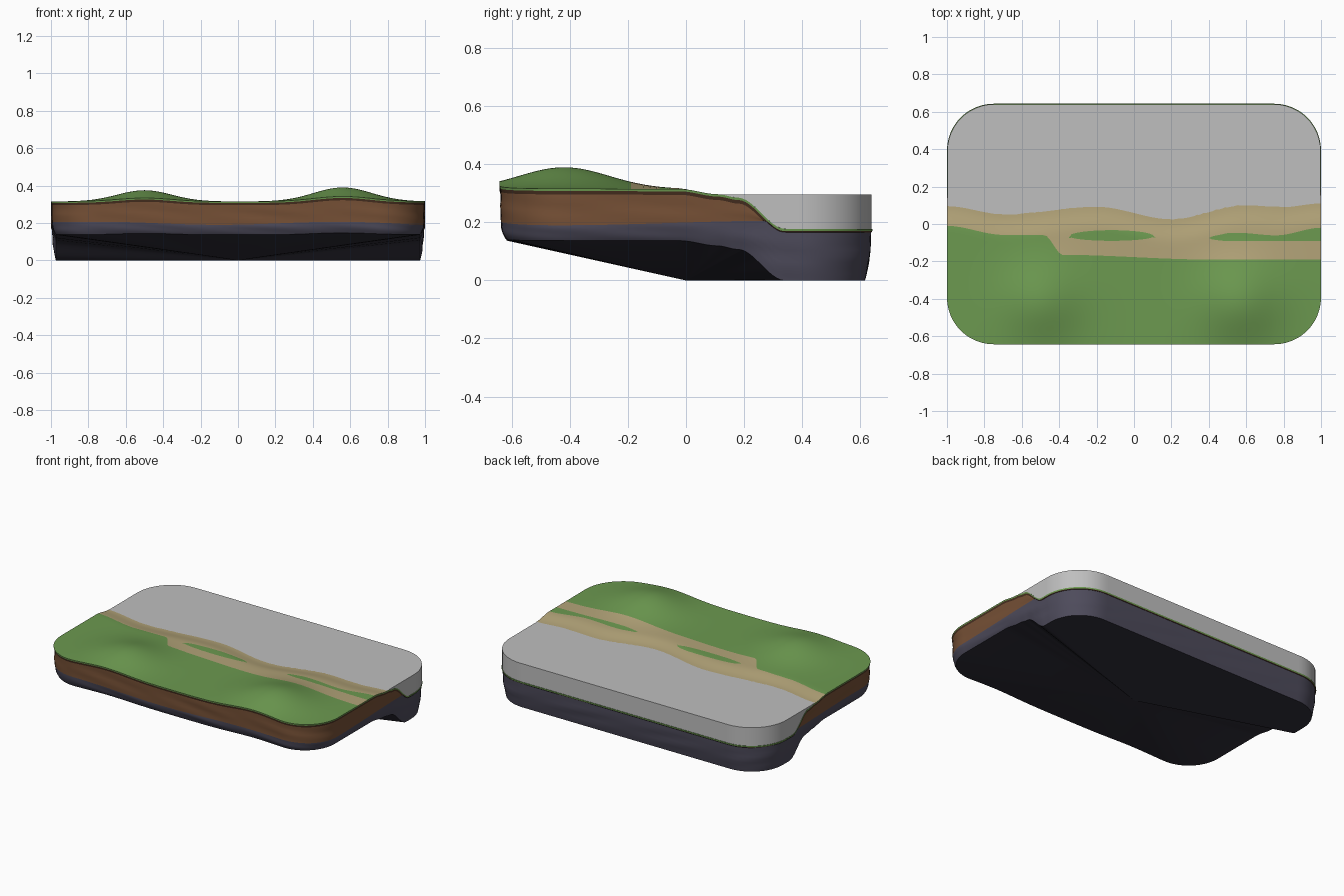
import bpy, bmesh, math
from mathutils import Vector

if "Cube" in bpy.data.objects:
    bpy.data.objects.remove(bpy.data.objects["Cube"])

HALF_X, HALF_Y, RADIUS, WATER_Z = 1.0, 0.643, 0.25, 0.297


def material(name, rgb):
    m = bpy.data.materials.new(name)
    m.use_nodes = True
    m.diffuse_color = (*rgb, 1)
    m.node_tree.nodes["Principled BSDF"].inputs["Base Color"].default_value = (*rgb, 1)
    return m


GRASS = material("grass green", (0.15, 0.32, 0.08))
SAND = material("sand", (0.45, 0.37, 0.19))
TOPSOIL = material("dark topsoil", (0.07, 0.032, 0.016))
SOIL = material("brown soil", (0.18, 0.08, 0.036))
ROCK = material("slate rock", (0.075, 0.07, 0.105))
BASE = material("dark bedrock", (0.03, 0.028, 0.042))
WATER = material("pale grey water", (0.52, 0.52, 0.52))


def curve(knots, x):
    """Smooth interpolation through (x, value) knots."""
    if x <= knots[0][0]:
        return knots[0][1]
    for (x0, v0), (x1, v1) in zip(knots, knots[1:]):
        if x <= x1:
            t = (x - x0) / (x1 - x0)
            return v0 + (v1 - v0) * t * t * (3 - 2 * t)
    return knots[-1][1]


# Shoreline, front edge of the beach, and the shore slope measured from the shoreline
SHORE = [(-1, .095), (-.69, .05), (-.2, .092), (.2, .025), (.6, .1), (.8, .09), (1, .11)]
BEACH = [(-1, -.01), (-.7, -.058), (-.48, -.06), (-.38, -.165), (.4, -.19), (1, -.19)]
SLOPE = [(-.13, .315), (0, WATER_Z), (.07, .285)]
DROP = [(.07, .285), (.23, .178)]


def hills(x, y):
    def bump(cx, cy, amp, s):
        return amp * math.exp(-((x - cx) ** 2 + (y - cy) ** 2) / (2 * s * s))
    return bump(.56, -.42, .075, .155) + bump(-.5, -.42, .06, .145)


def ground(x, y):
    u = y - curve(SHORE, x)
    z = curve(SLOPE, u) if u < .07 else curve(DROP, u)
    return z + (hills(x, y) if u < 0 else 0)


def half_depth(x):
    d = max(0, abs(x) - (HALF_X - RADIUS))
    return HALF_Y - RADIUS + math.sqrt(max(0, RADIUS ** 2 - d * d))


def grass_patch(x):
    """Lower and upper edge of the grass lenses on the beach."""
    low = high = max(-.075, curve(BEACH, x) + .02)
    t = (x + .12) / .225
    if abs(t) < 1:
        w = math.sqrt(1 - t * t)
        low, high = -.065 - .025 * w, -.065 + .032 * w
    elif x > .4:
        w = min(1, math.sqrt((x - .4) / .1))
        low = -.075 - .017 * w
        high = -.075 + w * curve([(.4, .02), (.55, .028), (.76, .014), (1, .055)], x)
    return low, high


# Columns are packed into the rounded corners
corner = [HALF_X - RADIUS + RADIUS * math.sin(k / 12 * math.pi / 2) for k in range(1, 13)]
side = HALF_X - RADIUS
XS = [-c for c in reversed(corner)] + [-side + 2 * side * k / 90 for k in range(91)] + corner


def rows(x, breaks, counts):
    ys = [breaks[0]]
    for a, b, n in zip(breaks, breaks[1:], counts):
        ys += [a + (b - a) * k / n for k in range(1, n + 1)]
    return ys


def make_object(name, verts, faces, mats, face_mats=None, angle=35):
    mesh = bpy.data.meshes.new(name)
    mesh.from_pydata(verts, [], faces)
    for m in mats:
        mesh.materials.append(m)
    if face_mats:
        mesh.polygons.foreach_set("material_index", face_mats)
    bm = bmesh.new()
    bm.from_mesh(mesh)
    bmesh.ops.remove_doubles(bm, verts=bm.verts, dist=1e-5)
    bm.to_mesh(mesh)
    bm.free()
    obj = bpy.data.objects.new(name, mesh)
    bpy.context.collection.objects.link(obj)
    bpy.ops.object.select_all(action="DESELECT")
    obj.select_set(True)
    bpy.context.view_layer.objects.active = obj
    bpy.ops.object.shade_smooth_by_angle(angle=math.radians(angle))
    return obj


def grid(columns):
    """Vertices, faces and the row index of each face for a list of columns."""
    n = len(columns[0])
    faces = [(i * n + j, (i + 1) * n + j, (i + 1) * n + j + 1, i * n + j + 1)
             for i in range(len(columns) - 1) for j in range(n - 1)]
    return [p for c in columns for p in c], faces, [f[0] % n for f in faces]


def rim(columns):
    """Counter-clockwise border of a grid."""
    return ([c[0] for c in columns] + columns[-1][1:]
            + [c[-1] for c in reversed(columns[:-1])] + columns[0][-2:0:-1])


def wall(name, rings, mat):
    n = len(rings[0])
    faces = [(r * n + k, (r + 1) * n + k, (r + 1) * n + (k + 1) % n, r * n + (k + 1) % n)
             for r in range(len(rings) - 1) for k in range(n)]
    return make_object(name, [p for ring in rings for p in ring], faces, [mat])


# Ground surface: grass, beach and grass patches follow the grid rows
COUNTS = (26, 4, 4, 6, 8, 16, 8)
columns = []
for x in XS:
    shore, beach, (low, high) = curve(SHORE, x), curve(BEACH, x), grass_patch(x)
    breaks = (-half_depth(x), beach, low, high, shore, shore + .06, shore + .25, half_depth(x))
    columns.append([Vector((x, y, ground(x, y))) for y in rows(x, breaks, COUNTS)])
verts, faces, row = grid(columns)
edges = [sum(COUNTS[:k]) for k in range(8)]
sandy = [int(edges[1] <= j < edges[2] or edges[3] <= j < edges[5]) for j in row]
make_object("ground_surface", verts, faces, [GRASS, SAND], sandy)


# Layered side walls hang from the ground border
def inward(p, inset, z):
    core = Vector((max(-side, min(side, p.x)),
                   max(RADIUS - HALF_Y, min(HALF_Y - RADIUS, p.y)), 0))
    out = (Vector((p.x, p.y, 0)) - core).normalized()
    return Vector((p.x - out.x * inset, p.y - out.y * inset, z))


def ripple(p, z):
    return .0025 * math.sin(9 * p.x + 6 * p.y + 70 * z) * math.sin(5 * p.x - 8 * p.y + 2)


border = rim(columns)
lip = [inward(p, .001, p.z - .008) for p in border]
seam = [min(p.z - .012, .198 + .008 * math.sin(5 * p.x + 4 * p.y + 1.5)) for p in border]
under = [inward(p, .004, max(p.z - .02, s)) for p, s in zip(border, seam)]
foot = [max(0, p.z - .178 - .6 * hills(p.x, p.y)) for p in border]


def band(tops, bottoms, steps, inset):
    rings = []
    for k in range(steps + 1):
        t = k / steps
        ring = []
        for p, a, b in zip(border, tops, bottoms):
            z = a + (b - a) * t
            wave = ripple(p, z) * math.sin(math.pi * t)
            ring.append(inward(p, inset(t) + wave, z))
        rings.append(ring)
    return rings


wall("grass_edge", [border, lip], GRASS)
wall("topsoil_layer", [lip, under], TOPSOIL)
wall("soil_layer", band([p.z for p in under], seam, 6, lambda t: .004 + .002 * t), SOIL)
rock = band(seam, foot, 8, lambda t: .006 + .02 * t * t)
wall("rock_layer", rock, ROCK)

# Underside fans in to a low centre point
n = len(border)
make_object("underside", rock[-1] + [Vector((0, 0, 0))],
            [((k + 1) % n, k, n) for k in range(n)], [BASE], angle=10)

# Water block from the shoreline to the back, resting on the sloping bed
tops = []
for x in XS:
    shore = curve(SHORE, x)
    tops.append([Vector((x * .998, y, WATER_Z))
                 for y in rows(x, (shore, shore + .25, half_depth(x) - .003), (16, 8))])
verts, faces, _ = grid(tops)
make_object("water_surface", verts, faces, [WATER])
edge = rim(tops)
bed = [Vector((p.x, p.y, min(WATER_Z, ground(p.x, p.y)))) for p in edge]
wall("water_sides", [edge, bed], WATER)
